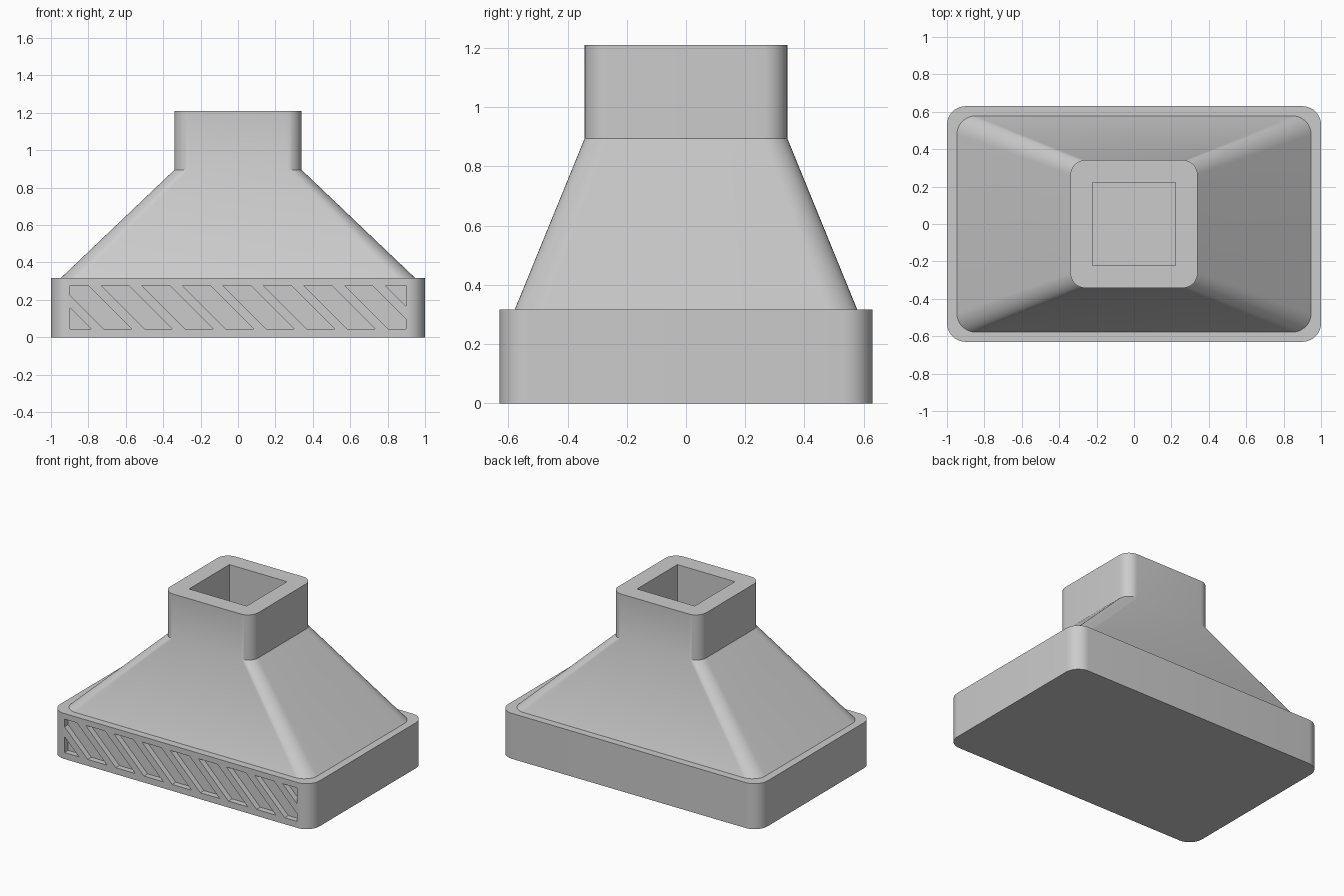
import bpy, bmesh, math

cube = bpy.data.objects.get("Cube")
if cube:
    bpy.data.objects.remove(cube, do_unlink=True)

grey = bpy.data.materials.new("plain grey")
grey.use_nodes = True
grey.diffuse_color = (0.6, 0.6, 0.6, 1)
grey.node_tree.nodes["Principled BSDF"].inputs["Base Color"].default_value = (0.6, 0.6, 0.6, 1)


def rounded_rect(hx, hy, r, z, steps=10):
    """Counter-clockwise rounded rectangle with half sizes hx, hy."""
    pts = []
    for q, (sx, sy) in enumerate([(1, 1), (-1, 1), (-1, -1), (1, -1)]):
        for i in range(steps + 1):
            a = (q + i / steps) * math.pi / 2
            pts.append((sx * (hx - r) + r * math.cos(a),
                        sy * (hy - r) + r * math.sin(a), z))
    return pts


def finish(name, bm):
    bmesh.ops.recalc_face_normals(bm, faces=bm.faces)
    mesh = bpy.data.meshes.new(name)
    bm.to_mesh(mesh)
    bm.free()
    mesh.materials.append(grey)
    obj = bpy.data.objects.new(name, mesh)
    bpy.context.collection.objects.link(obj)
    return obj


def loft(name, rings):
    """Closed solid through a stack of matching outlines."""
    bm = bmesh.new()
    loops = [[bm.verts.new(p) for p in ring] for ring in rings]
    for low, high in zip(loops, loops[1:]):
        for i in range(len(low)):
            j = (i + 1) % len(low)
            bm.faces.new((low[i], low[j], high[j], high[i]))
    bm.faces.new(loops[0])
    bm.faces.new(loops[-1])
    return finish(name, bm)


def prism(bm, outline, y0, y1):
    """Extrude an x-z outline along y."""
    front = [bm.verts.new((x, y0, z)) for x, z in outline]
    back = [bm.verts.new((x, y1, z)) for x, z in outline]
    bm.faces.new(front)
    bm.faces.new(back)
    for i in range(len(outline)):
        j = (i + 1) % len(outline)
        bm.faces.new((front[i], front[j], back[j], back[i]))


def cut(target, cutter):
    cutter.hide_render = True
    mod = target.modifiers.new("cut", 'BOOLEAN')
    mod.operation = 'DIFFERENCE'
    mod.solver = 'EXACT'
    mod.object = cutter
    bpy.context.view_layer.objects.active = target
    bpy.ops.object.modifier_apply(modifier=mod.name)
    bpy.data.objects.remove(cutter, do_unlink=True)


# Base box and tapered hood with its square duct
base = loft("base", [rounded_rect(1, 0.63, 0.1, z) for z in (0, 0.317)])
hood = loft("hood_and_duct", [rounded_rect(0.947, 0.578, 0.1, 0.317),
                              rounded_rect(0.34, 0.342, 0.08, 0.895),
                              rounded_rect(0.34, 0.342, 0.08, 1.21)])

# Square opening in the duct
bm = bmesh.new()
prism(bm, [(-0.222, 0.895), (0.222, 0.895), (0.222, 1.4), (-0.222, 1.4)], -0.222, 0.222)
cut(hood, finish("duct_cutter", bm))

# Slanted vent slots recessed into the front, trimmed to a rectangular panel
z0, z1, edge, pitch, bar = 0.045, 0.278, 0.897, 0.217, 0.034
slant = (z1 - z0) / 2
bm = bmesh.new()
for k in range(-5, 5):
    a, b = k * pitch + bar, (k + 1) * pitch - bar
    prism(bm, [(a + slant, z0), (b + slant, z0), (b - slant, z1), (a - slant, z1)], -0.7, -0.59)
for s in (-1, 1):
    res = bmesh.ops.bisect_plane(bm, geom=bm.verts[:] + bm.edges[:] + bm.faces[:],
                                 plane_co=(s * edge, 0, 0), plane_no=(s, 0, 0), clear_outer=True)
    rim = [e for e in res["geom_cut"] if isinstance(e, bmesh.types.BMEdge)]
    bmesh.ops.holes_fill(bm, edges=rim, sides=0)
cut(base, finish("slot_cutter", bm))

# Smooth rounded corners, crisp edges elsewhere
for obj in (base, hood):
    bpy.ops.object.select_all(action='DESELECT')
    obj.select_set(True)
    bpy.context.view_layer.objects.active = obj
    bpy.ops.object.shade_smooth_by_angle(angle=math.radians(30))
